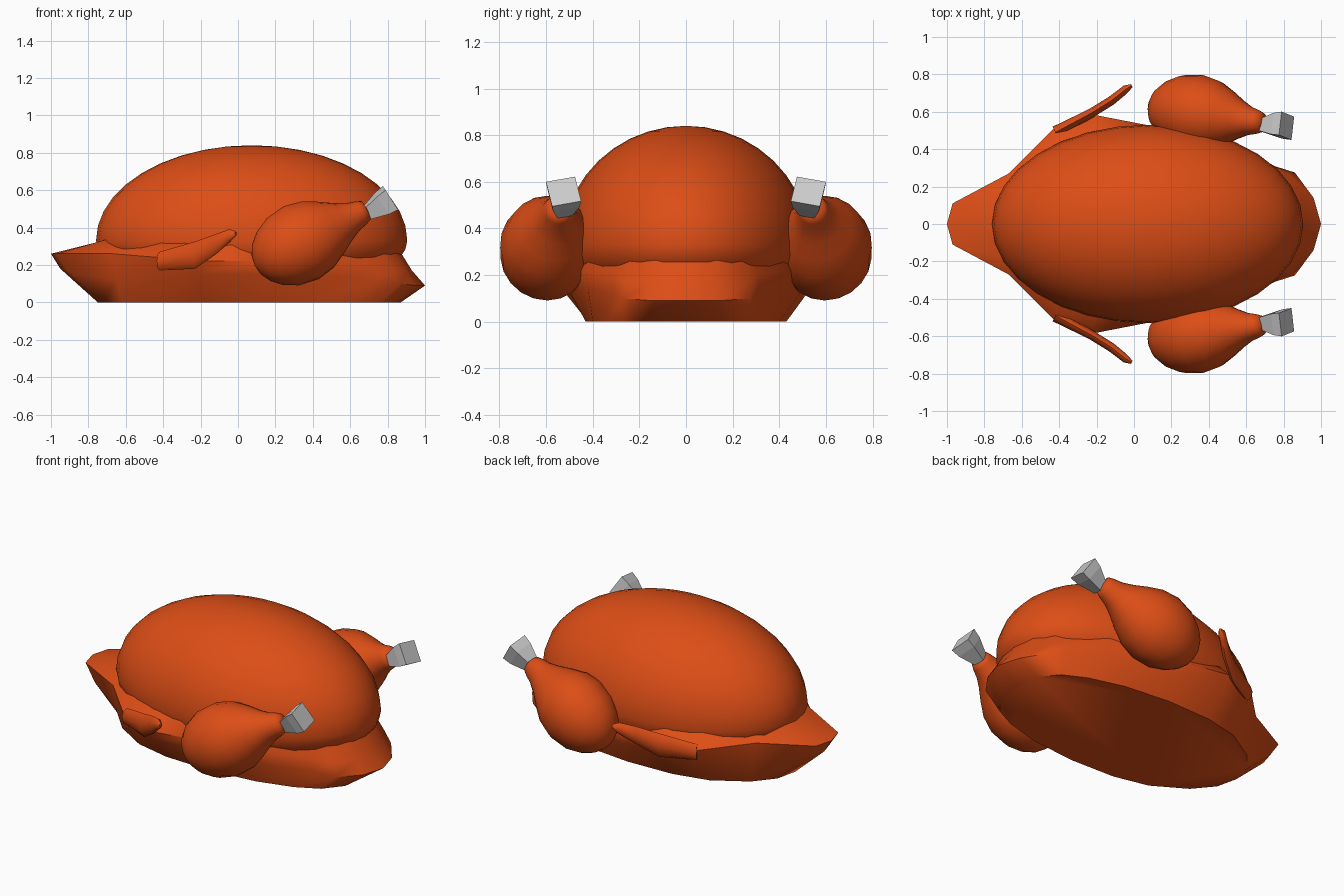
import bpy, bmesh, math
from mathutils import Vector

if "Cube" in bpy.data.objects:
    bpy.data.objects.remove(bpy.data.objects["Cube"])

skin = bpy.data.materials.new("roast_skin")
skin.diffuse_color = (0.72, 0.075, 0.008, 1)
skin.use_nodes = True
skin.node_tree.nodes["Principled BSDF"].inputs["Base Color"].default_value = skin.diffuse_color


def finish(name, bm, mat=None, smooth=None):
    bmesh.ops.remove_doubles(bm, verts=bm.verts, dist=1e-5)
    bmesh.ops.recalc_face_normals(bm, faces=bm.faces)
    me = bpy.data.meshes.new(name)
    bm.to_mesh(me)
    bm.free()
    ob = bpy.data.objects.new(name, me)
    bpy.context.collection.objects.link(ob)
    if mat:
        me.materials.append(mat)
    if smooth:
        bpy.ops.object.select_all(action='DESELECT')
        ob.select_set(True)
        bpy.context.view_layer.objects.active = ob
        bpy.ops.object.shade_smooth_by_angle(angle=math.radians(smooth))
    return ob


def loft(rings):
    """Skin a list of closed rings and cap both ends."""
    bm = bmesh.new()
    vr = [[bm.verts.new(p) for p in r] for r in rings]
    n = len(vr[0])
    for a, b in zip(vr, vr[1:]):
        for i in range(n):
            j = (i + 1) % n
            bm.faces.new((a[i], a[j], b[j], b[i]))
    bm.faces.new(vr[0])
    bm.faces.new(vr[-1])
    return bm


def flip(rings, side):
    return [[(p[0], p[1] * side, p[2]) for p in r] for r in rings]


def tube(start, direction, profile, sides, squash=1.0, twist=0.0):
    """Rings of (distance, radius) around an axis."""
    d = Vector(direction).normalized()
    u = d.cross(Vector((0, 0, 1))).normalized()
    v = u.cross(d)
    rings = []
    for s, r in profile:
        c = Vector(start) + d * s
        ang = [2 * math.pi * i / sides + twist for i in range(sides)]
        rings.append([c + u * (r * squash * math.cos(a)) + v * (r * math.sin(a)) for a in ang])
    return rings


# Plump breast dome
bm = bmesh.new()
bmesh.ops.create_uvsphere(bm, u_segments=32, v_segments=20, radius=1)
for v in bm.verts:
    v.co = (0.073 + v.co.x * 0.832, v.co.y * 0.53, 0.33 + v.co.z * (0.51 if v.co.z > 0 else 0.3))
finish("breast", bm, skin, 60)

# Lower body with tail and neck flap: half columns from neck to tail,
# each holding (x, y) at the base, then (x, y, z) for low, upper and tucked rings
cols = [
    (.87, 0, 1.0, 0, .09, .93, 0, .17, .85, 0, .30),
    (.85, .16, .96, .14, .09, .91, .13, .17, .83, .13, .30),
    (.76, .27, .86, .275, .10, .83, .26, .17, .76, .23, .30),
    (.62, .34, .75, .31, .12, .73, .31, .20, .66, .28, .32),
    (.40, .40, .55, .42, .14, .55, .43, .22, .48, .40, .34),
    (.10, .43, .09, .51, .15, .09, .525, .22, .09, .48, .36),
    (-.20, .42, -.21, .54, .15, -.22, .585, .22, -.20, .45, .36),
    (-.42, .37, -.42, .47, .13, -.42, .52, .24, -.40, .38, .36),
    (-.62, .25, -.65, .27, .12, -.67, .27, .26, -.62, .20, .36),
    (-.72, .13, -.90, .12, .16, -.97, .11, .26, -.70, .10, .335),
    (-.75, 0, -.95, 0, .18, -1.0, 0, .26, -.70, 0, .335),
]
half = [[(c[0], c[1], 0) for c in cols]] + [[c[i:i + 3] for c in cols] for i in (2, 5, 8)]
rings = [h + [(x, -y, z) for x, y, z in h[-2:0:-1]] for h in half]
finish("lower_body", loft(rings), skin, 50)

# Drumstick outline along its axis: distance, radius
drum = [(0, .001), (.012, .06), (.04, .11), (.09, .158), (.17, .2), (.28, .217), (.38, .197),
        (.46, .155), (.53, .112), (.59, .082), (.64, .068), (.67, .055), (.68, .001)]
bone = [(0, .045), (.10, .082), (.155, .09)]

# Wing sections from root to tip: x, y, bottom z, top z, half thickness
wing = [(-.42, .49, .17, .27, .03), (-.23, .592, .18, .325, .022),
        (-.12, .66, .255, .365, .022), (-.045, .72, .32, .392, .02), (-.012, .74, .355, .38, .008)]

for side, tag in ((-1, "front"), (1, "rear")):
    rings = tube((.09, .63, .195), (.60, -.09, .30), drum, 20, .95)
    finish(tag + "_drumstick", loft(flip(rings, side)), skin, 60)

    # Square flared bone end
    rings = tube((.685, .525, .475), (.83, 0, .53), bone, 4, 1, math.radians(57))
    finish(tag + "_bone", loft(flip(rings, side)))

    # Thin swept wing blade
    rings = []
    for x, y, lo, hi, t in wing:
        mid, h = (lo + hi) / 2, (hi - lo) / 2
        rings.append([(x - .5 * t * math.cos(a), y + t * math.cos(a), mid + h * math.sin(a))
                      for a in (math.pi * k / 4 for k in range(8))])
    finish(tag + "_wing", loft(flip(rings, side)), skin, 60)
